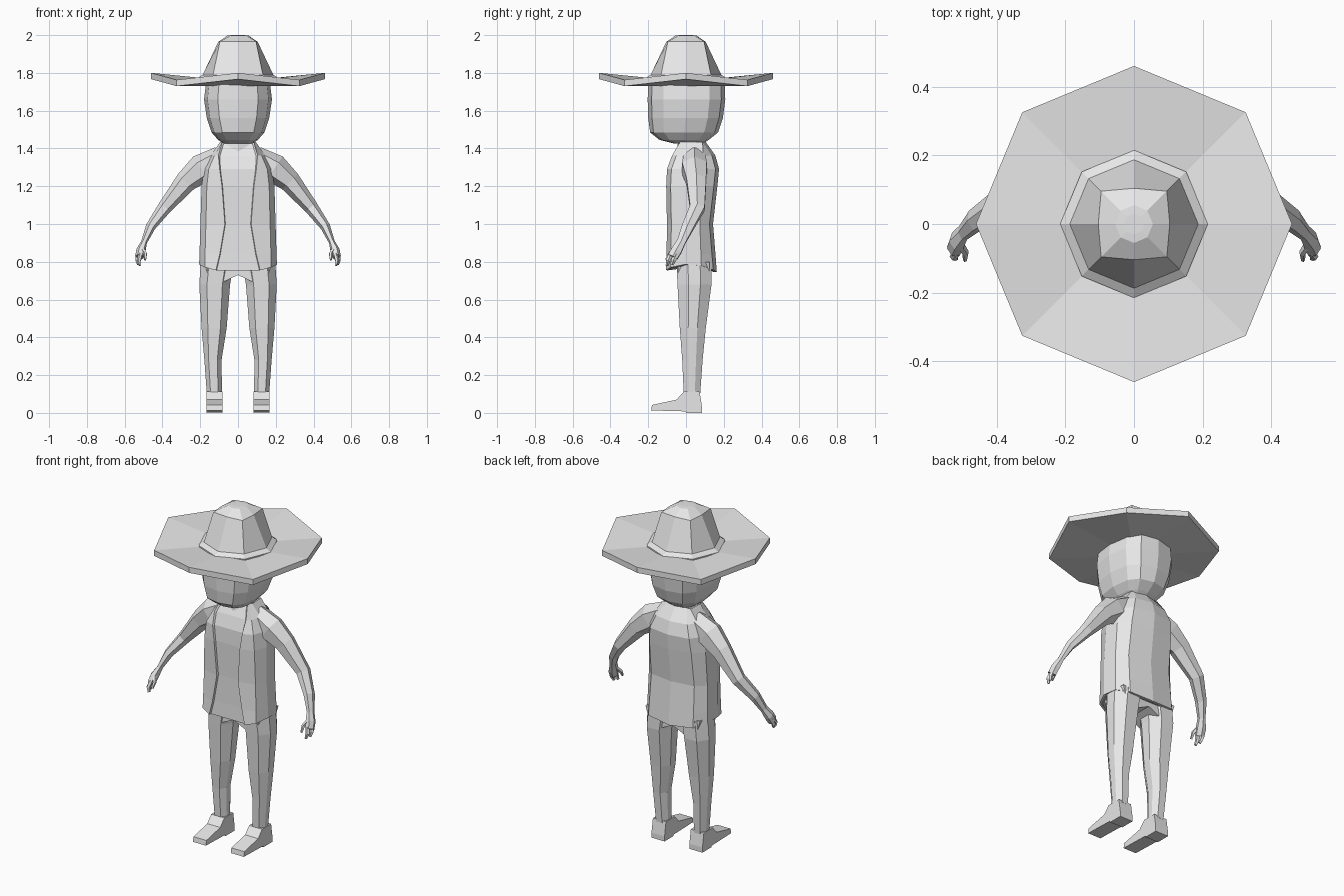
import bpy, bmesh, math
from mathutils import Vector

if "Cube" in bpy.data.objects:
    bpy.data.objects.remove(bpy.data.objects["Cube"])

grey = bpy.data.materials.new("plain_grey")
grey.diffuse_color = (0.8, 0.8, 0.8, 1)
grey.use_nodes = True
grey.node_tree.nodes["Principled BSDF"].inputs["Base Color"].default_value = grey.diffuse_color


def make(name, rings, closed=True, caps=True):
    """Skin a list of rings into one flat-shaded object."""
    bm = bmesh.new()
    rows = [[bm.verts.new(p) for p in ring] for ring in rings]
    n = len(rows[0])
    for a, b in zip(rows, rows[1:]):
        for i in range(n if closed else n - 1):
            j = (i + 1) % n
            bm.faces.new((a[i], a[j], b[j], b[i]))
    if caps:
        bm.faces.new(rows[0])
        bm.faces.new(rows[-1])
    bmesh.ops.recalc_face_normals(bm, faces=bm.faces)
    mesh = bpy.data.meshes.new(name)
    bm.to_mesh(mesh)
    bm.free()
    mesh.materials.append(grey)
    obj = bpy.data.objects.new(name, mesh)
    bpy.context.collection.objects.link(obj)
    return obj


def flip(rings):
    return [[(-p[0], p[1], p[2]) for p in ring] for ring in rings]


def pair(name, rings):
    make("right_" + name, rings)
    make("left_" + name, flip(rings))


def circle(r, z, n=8, wave=0.0):
    """Ring with a vertex on each axis; wave lifts every other corner."""
    return [(r * math.cos(2 * math.pi * i / n), r * math.sin(2 * math.pi * i / n),
             z + (wave if i % 2 == 0 else 0)) for i in range(n)]


def oval(z, w, y0, y1, n=12, power=0.75):
    """Rounded-box ring."""
    out = []
    for i in range(n):
        t = 2 * math.pi * i / n
        c, s = math.cos(t), math.sin(t)
        x = math.copysign(abs(c) ** power, c) * w
        y = math.copysign(abs(s) ** power, s) * (y1 - y0) / 2 + (y0 + y1) / 2
        out.append((x, y, z))
    return out


def tube(path, n=6):
    """Limb: path entries are x, y, z, half thickness, half depth along y."""
    pts = [Vector(p[:3]) for p in path]
    rings = []
    for k, p in enumerate(path):
        d = (pts[min(k + 1, len(pts) - 1)] - pts[max(k - 1, 0)]).normalized()
        u = d.cross(Vector((0, 1, 0))).normalized()
        v = u.cross(d)
        ring = []
        for i in range(n):
            t = 2 * math.pi * i / n
            ring.append(tuple(pts[k] + u * p[3] * math.cos(t) + v * p[4] * math.sin(t)))
        rings.append(ring)
    return rings


# Hat: wavy octagonal brim and tapered crown
make("hat_brim", [circle(0.15, 1.73), circle(0.46, 1.73, wave=0.037),
                  circle(0.46, 1.763, wave=0.037), circle(0.15, 1.765)])
make("hat_crown", [circle(0.215, 1.74), circle(0.215, 1.772), circle(0.187, 1.79),
                   [(x * (1.3 if i % 2 else 1), y * (1.3 if i % 2 else 1), z)
                    for i, (x, y, z) in enumerate(circle(0.104, 1.965))],
                   circle(0.055, 1.998), circle(0.03, 2.0)])

# Head and neck
make("head", [oval(*r) for r in (
    (1.425, 0.075, -0.06, 0.09), (1.445, 0.105, -0.14, 0.12), (1.485, 0.14, -0.19, 0.17),
    (1.56, 0.165, -0.20, 0.195), (1.66, 0.18, -0.203, 0.208), (1.74, 0.17, -0.20, 0.205),
    (1.79, 0.14, -0.15, 0.15))])
make("neck", [oval(1.36, 0.085, -0.05, 0.11, 8), oval(1.46, 0.07, -0.04, 0.09, 8)])

# Torso sections: height, vest edge, half width, front, back
sections = ((0.77, 0.115, 0.205, -0.105, 0.162), (0.84, 0.095, 0.203, -0.102, 0.155),
            (1.00, 0.068, 0.198, -0.10, 0.142), (1.20, 0.083, 0.192, -0.104, 0.165),
            (1.29, 0.095, 0.18, -0.10, 0.174), (1.36, 0.10, 0.145, -0.075, 0.155),
            (1.43, 0.08, 0.095, -0.035, 0.105))
hem = (-0.015, 0.0, 0.015, 0.01, -0.012, -0.025)


def half(z, e, w, f, b, inset):
    w, f, b = w - inset, f + inset, b - inset
    m = (f + b) / 2
    pts = [(e, f), (max(0.86 * w, e), f + 0.022), (w, m - 0.035), (0.97 * w, m + 0.05),
           (0.72 * w, b - 0.018), (0, b)]
    return [(x, y, z + (hem[i] if z < 0.8 else 0)) for i, (x, y) in enumerate(pts)]


shirt, vest = [], []
for s in sections:
    h = half(*s, 0.014)
    shirt.append([(0, h[0][1], h[0][2])] + h + flip([h[:-1]])[0][::-1])
    h = half(*s, 0.005)
    vest.append(h + flip([h[:-1]])[0][::-1])
make("shirt", shirt)
vest_obj = make("open_vest", vest, closed=False, caps=False)
mod = vest_obj.modifiers.new("thickness", "SOLIDIFY")
mod.thickness = 0.012
mod.offset = 0

# Arms, fingers and thumbs
pair("arm", tube([
    (0.09, 0.045, 1.36, 0.055, 0.065), (0.19, 0.045, 1.295, 0.078, 0.075),
    (0.275, 0.055, 1.225, 0.058, 0.06), (0.39, 0.06, 1.085, 0.037, 0.045),
    (0.463, 0.01, 0.985, 0.026, 0.036), (0.497, -0.025, 0.905, 0.016, 0.026),
    (0.514, -0.05, 0.86, 0.025, 0.032), (0.522, -0.07, 0.825, 0.023, 0.03)]))
pair("front_finger", tube([(0.516, -0.08, 0.84, 0.012, 0.014), (0.525, -0.095, 0.805, 0.012, 0.012),
                           (0.518, -0.10, 0.78, 0.007, 0.008)], 5))
pair("back_finger", tube([(0.525, -0.05, 0.84, 0.013, 0.016), (0.532, -0.065, 0.81, 0.012, 0.014),
                          (0.527, -0.075, 0.785, 0.008, 0.009)], 5))
pair("thumb", tube([(0.507, -0.06, 0.87, 0.012, 0.014), (0.49, -0.085, 0.842, 0.010, 0.011),
                    (0.492, -0.105, 0.81, 0.006, 0.007)], 5))


# Trousers: legs with bevelled corners, joined by a hip block
def bevel_box(z, x0, x1, y0, y1):
    cx, cy, a, b = (x0 + x1) / 2, (y0 + y1) / 2, (x1 - x0) / 2, (y1 - y0) / 2
    shape = ((1, .35), (.5, 1), (-.5, 1), (-1, .35), (-1, -.35), (-.5, -1), (.5, -1), (1, -.35))
    return [(cx + a * u, cy + b * v, z) for u, v in shape]


pair("leg", [bevel_box(*r) for r in (
    (0.10, 0.085, 0.165, -0.012, 0.075), (0.28, 0.087, 0.178, -0.02, 0.088),
    (0.45, 0.06, 0.193, -0.033, 0.105), (0.68, 0.042, 0.205, -0.045, 0.135),
    (0.80, 0.02, 0.197, -0.05, 0.135))])
make("hips", [[(x, y, z) for x, z in ((0, 0.73), (0.085, 0.69), (0.15, 0.70), (0.18, 0.80),
                                      (-0.18, 0.80), (-0.15, 0.70), (-0.085, 0.69))]
              for y in (-0.042, 0.125)])

# Shoes: side profile extruded across the width
shoe = ((0.085, 0), (0.085, 0.03), (0.072, 0.112), (-0.012, 0.112), (-0.05, 0.07),
        (-0.18, 0.042), (-0.185, 0.013), (0, 0.008), (0, 0))
pair("shoe", [[(x, y, z) for y, z in shoe] for x in (0.082, 0.168)])
